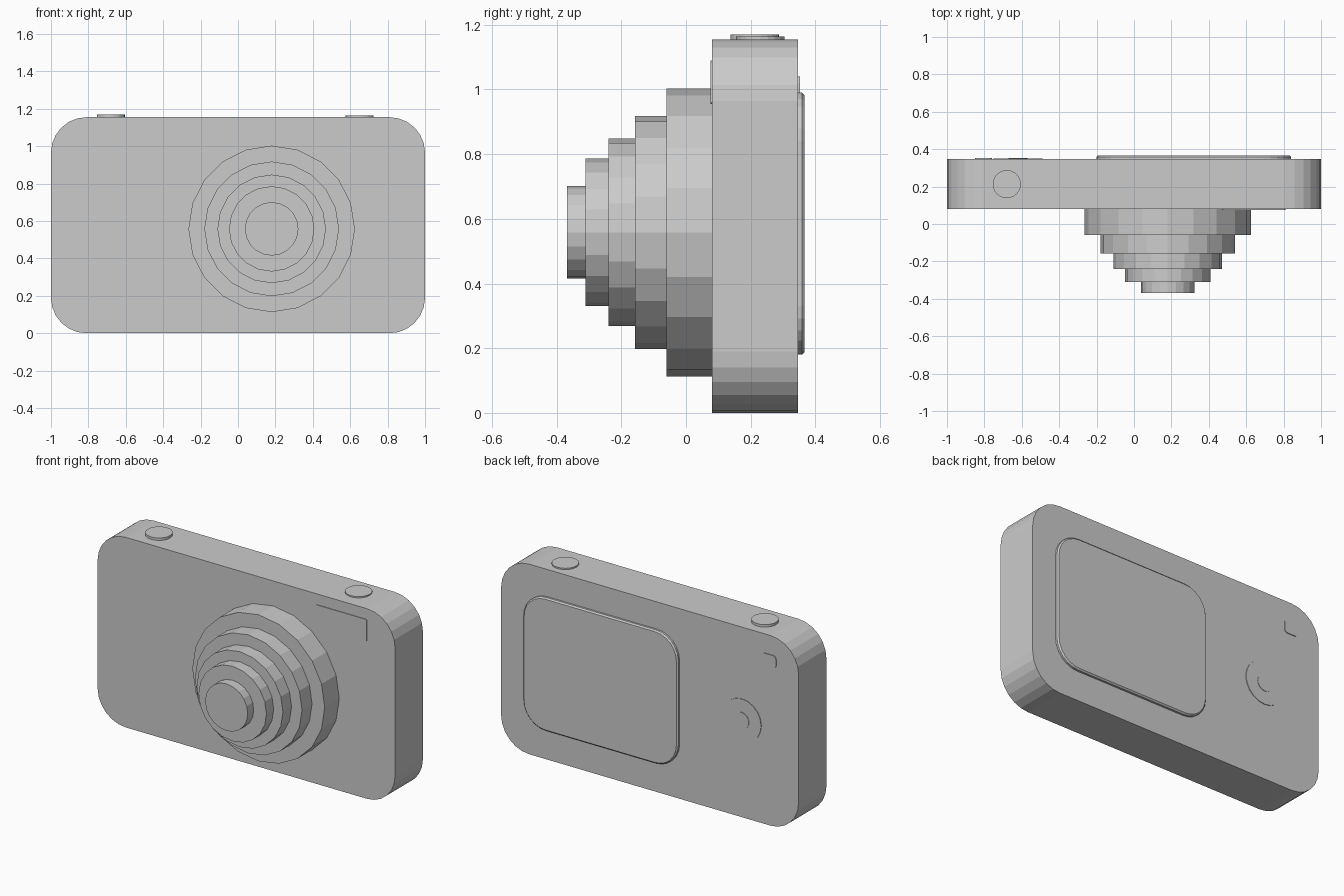
import bpy, bmesh
from math import sin, cos, pi
from mathutils import Matrix, Vector

cube = bpy.data.objects.get("Cube")
if cube:
    bpy.data.objects.remove(cube, do_unlink=True)

grey = bpy.data.materials.new("plain grey")
grey.use_nodes = True
colour = (0.6, 0.6, 0.6, 1)
grey.diffuse_color = colour
grey.node_tree.nodes["Principled BSDF"].inputs["Base Color"].default_value = colour


def rounded_rect(x0, x1, z0, z1, r, steps=6):
    """Outline of a rectangle with rounded corners."""
    corners = [(x1 - r, z1 - r), (x0 + r, z1 - r), (x0 + r, z0 + r), (x1 - r, z0 + r)]
    points = []
    for i, (cx, cz) in enumerate(corners):
        for k in range(steps + 1):
            a = (i + k / steps) * pi / 2
            points.append((cx + r * cos(a), cz + r * sin(a)))
    return points


def circle(cx, cz, r, sides):
    return [(cx + r * cos(2 * pi * k / sides), cz + r * sin(2 * pi * k / sides))
            for k in range(sides)]


def plate(name, outline, near, far, upright=True, chamfer=0):
    """Extrude an outline along y (upright) or along z."""
    bm = bmesh.new()
    put = (lambda u, v, d: (u, d, v)) if upright else (lambda u, v, d: (u, v, d))
    face = bm.faces.new([bm.verts.new(put(u, v, near)) for u, v in outline])
    top = bmesh.ops.extrude_face_region(bm, geom=[face])["geom"]
    moved = [g for g in top if isinstance(g, bmesh.types.BMVert)]
    bmesh.ops.translate(bm, verts=moved, vec=Vector(put(0, 0, far - near)))
    if chamfer:
        rim = [g for g in top if isinstance(g, bmesh.types.BMEdge)]
        bmesh.ops.bevel(bm, geom=rim, offset=chamfer, segments=1, affect="EDGES")
    bmesh.ops.recalc_face_normals(bm, faces=bm.faces)
    mesh = bpy.data.meshes.new(name)
    bm.to_mesh(mesh)
    bm.free()
    mesh.materials.append(grey)
    obj = bpy.data.objects.new(name, mesh)
    bpy.context.collection.objects.link(obj)
    return obj


# Slim case with rounded corners
plate("body", rounded_rect(-1, 1, 0, 1.155, 0.19), 0.08, 0.347)

# Telescoping lens: stacked rings, narrowing towards the front
back = 0.1
for i, (radius, front) in enumerate([(0.445, -0.06), (0.36, -0.157), (0.29, -0.24),
                                     (0.228, -0.31), (0.143, -0.368)]):
    plate(f"lens_ring_{i + 1}", circle(0.18, 0.558, radius, 20), back, front)
    back = front + 0.01

# Flash window on the front
plate("flash", rounded_rect(0.47, 0.81, 0.955, 1.09, 0.005, 1), 0.09, 0.076)

# Screen on the back
plate("screen", rounded_rect(-0.2, 0.84, 0.18, 0.99, 0.15), 0.34, 0.367, chamfer=0.008)

# Shallow controls on the back
plate("control_dial", circle(-0.62, 0.59, 0.13, 20), 0.34, 0.351)
plate("dial_centre", circle(-0.62, 0.59, 0.05, 16), 0.345, 0.354)
plate("zoom_key", rounded_rect(-0.85, -0.76, 0.96, 1.04, 0.02, 3), 0.34, 0.352)

# Buttons on the top
plate("shutter_button", circle(-0.68, 0.213, 0.075, 24), 1.14, 1.17, upright=False)
plate("power_button", circle(0.65, 0.23, 0.075, 20), 1.14, 1.163, upright=False)
